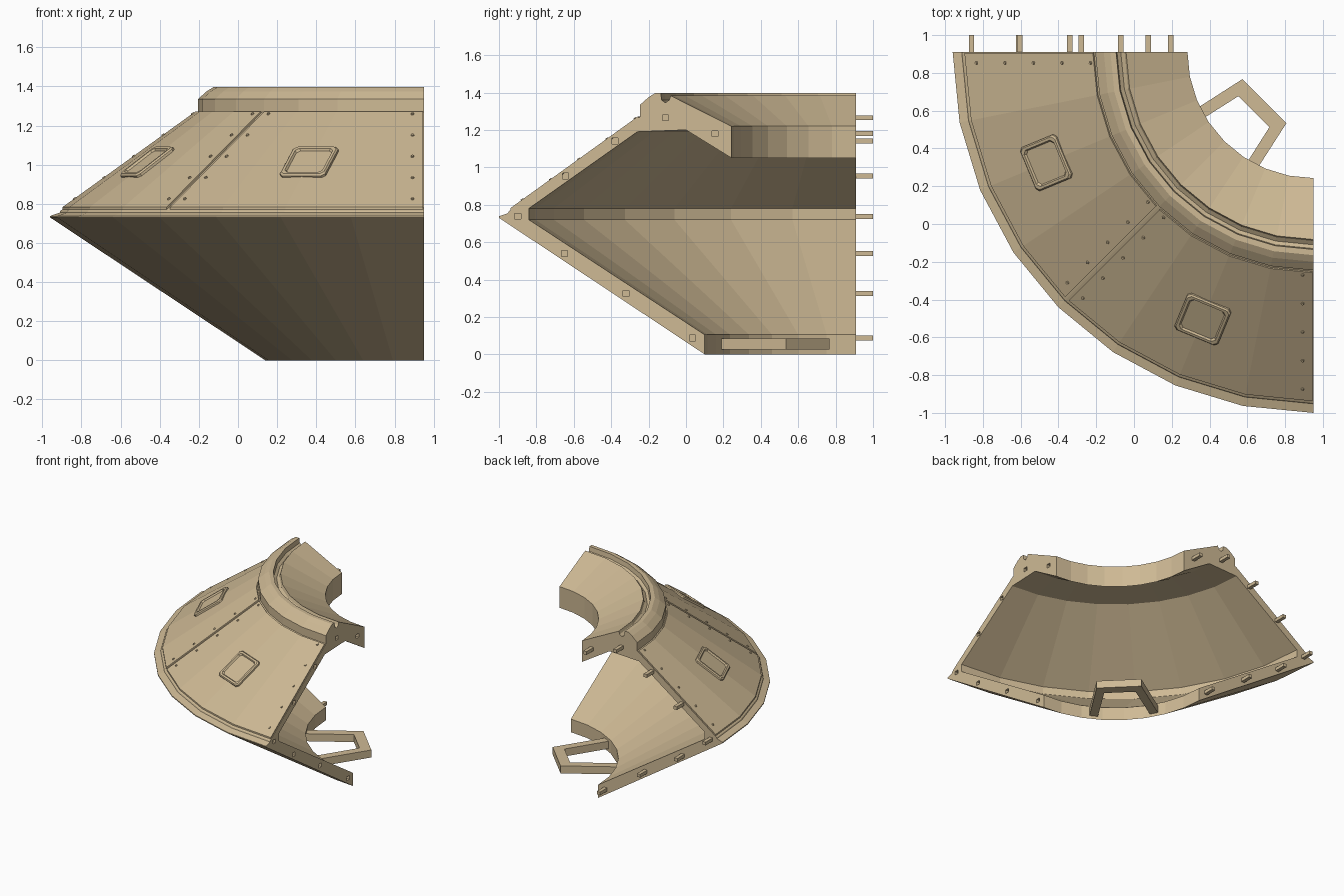
import bpy, bmesh, math
from mathutils import Vector, Matrix

if "Cube" in bpy.data.objects:
    bpy.data.objects.remove(bpy.data.objects["Cube"])

AX, AY = 0.95, 0.91            # vertical axis of the quarter ring
STEPS = 8                      # facets in the quarter turn
STEP = math.pi / 2 / STEPS

tan = bpy.data.materials.new("tan_plating")
tan.diffuse_color = (0.62, 0.49, 0.30, 1)
tan.use_nodes = True
tan.node_tree.nodes["Principled BSDF"].inputs["Base Color"].default_value = tan.diffuse_color


def make(name, bm):
    bmesh.ops.recalc_face_normals(bm, faces=bm.faces)
    me = bpy.data.meshes.new(name)
    bm.to_mesh(me)
    bm.free()
    me.materials.append(tan)
    ob = bpy.data.objects.new(name, me)
    bpy.context.scene.collection.objects.link(ob)
    return ob


def ring_point(i, r, z):
    a = i * STEP
    return Vector((AX - r * math.cos(a), AY - r * math.sin(a), z))


def slide(i, toward, r, z, dist):
    """Point moved a distance along the facet from one ring edge to the next."""
    a, b = ring_point(i, r, z), ring_point(toward, r, z)
    return a + (b - a).normalized() * dist if dist else a


def sweep(name, profile, first=0, last=STEPS, trim_first=0.0, trim_last=0.0):
    """Turn a closed (y, z) section around the axis and cap both ends."""
    bm = bmesh.new()
    rings = []
    for i in range(first, last + 1):
        trim = trim_first if i == first else trim_last if i == last else 0
        toward = i + 1 if i == first else i - 1
        rings.append([bm.verts.new(slide(i, toward, AY - y, z, trim)) for y, z in profile])
    n = len(profile)
    for A, B in zip(rings, rings[1:]):
        for k in range(n):
            m = (k + 1) % n
            bm.faces.new((A[k], A[m], B[m], B[k]))
    bm.faces.new(rings[0])
    bm.faces.new(rings[-1][::-1])
    return make(name, bm)


def add_box(bm, centre, size):
    bmesh.ops.create_cube(bm, size=1, matrix=Matrix.Translation(centre) @ Matrix.Diagonal((*size, 1)))


# Main hull: hollow wedge section with a grooved collar on top
hull_profile = [
    (0.10, 0.0), (-1.0, 0.730), (-1.0, 0.738), (-0.952, 0.755), (-0.948, 0.764),
    (-0.245, 1.270), (-0.245, 1.335), (-0.20, 1.375), (-0.165, 1.397), (-0.135, 1.397),
    (-0.13, 1.36), (-0.11, 1.345), (-0.09, 1.36), (-0.082, 1.383),
    (0.243, 1.22), (0.243, 1.05), (0.0, 1.20), (-0.26, 1.19),
    (-0.84, 0.78), (-0.84, 0.72), (0.10, 0.105),
]
hull = sweep("hull", hull_profile)

# Alignment pegs on one end, matching sockets in the other
joints = [(-0.11, 1.265), (0.155, 1.18), (-0.38, 1.14), (-0.645, 0.953),
          (-0.90, 0.738), (-0.65, 0.54), (-0.32, 0.325), (0.035, 0.088)]
pegs, holes = bmesh.new(), bmesh.new()
for y, z in joints:
    add_box(pegs, (y + AX - AY, 0.945, z), (0.028, 0.11, 0.026))
    add_box(holes, (0.95, y, z), (0.16, 0.033, 0.031))
make("alignment_pegs", pegs)
cutter = make("socket_cutter", holes)
cutter.hide_render = True
mod = hull.modifiers.new("sockets", 'BOOLEAN')
mod.operation, mod.solver, mod.object = 'DIFFERENCE', 'EXACT', cutter
bpy.context.view_layer.objects.active = hull
hull.select_set(True)
bpy.ops.object.modifier_apply(modifier=mod.name)
bpy.data.objects.remove(cutter)

# Two raised armour panels with a straight gap between them
LOW, HIGH = (-0.938, 0.783), (-0.258, 1.272)
plate = [(-0.938, 0.768), LOW, HIGH, (-0.250, 1.262)]
sweep("left_panel", plate, 0, STEPS // 2, 0.004, 0.013)
sweep("right_panel", plate, STEPS // 2, STEPS, 0.013, 0.004)
SLOPE = (HIGH[1] - LOW[1]) / (HIGH[0] - LOW[0])


def panel_z(y):
    return LOW[1] + (y - LOW[0]) * SLOPE


def panel_frame(angle, origin):
    """Local axes: x along the panel, y up the slope, z outward."""
    tang = Vector((math.sin(angle), -math.cos(angle), 0))
    up = Vector((math.cos(angle), math.sin(angle), SLOPE)).normalized()
    rot = Matrix((tang, up, tang.cross(up))).transposed().to_4x4()
    if rot.col[2].z < 0:
        rot.col[2] = -rot.col[2]
    return Matrix.Translation(origin) @ rot


# Rivets along the panel sides
rivets = bmesh.new()
half = STEPS // 2
for i, toward in ((0, 1), (half, half - 1), (half, half + 1), (STEPS, STEPS - 1)):
    for k in range(5):
        y = -0.88 + k * 0.151
        p = slide(i, toward, AY - y, panel_z(y), 0.058)
        bmesh.ops.create_cone(rivets, cap_ends=True, segments=8, radius1=0.011, radius2=0.007,
                              depth=0.014, matrix=panel_frame((i + toward) / 2 * STEP, p))
make("rivets", rivets)


# Square hatches with a raised rounded rim
def hatch(name, i):
    y = AY - 1.53
    M = panel_frame(i * STEP, ring_point(i, 1.53, panel_z(y)))
    bm = bmesh.new()
    loops = []
    for h, z in ((0.125, -0.03), (0.125, 0.006), (0.118, 0.014), (0.104, 0.014), (0.097, 0.003)):
        c = h - 0.018
        pts = [(h, -c), (h, c), (c, h), (-c, h), (-h, c), (-h, -c), (-c, -h), (c, -h)]
        loops.append([bm.verts.new(M @ Vector((px, py, z))) for px, py in pts])
    for A, B in zip(loops, loops[1:]):
        for k in range(8):
            m = (k + 1) % 8
            bm.faces.new((A[k], A[m], B[m], B[k]))
    bm.faces.new(loops[0][::-1])
    bm.faces.new(loops[-1])
    make(name, bm)


hatch("left_hatch", 2)
hatch("right_hatch", 6)

# Bent handle bracket on the lower inner rim, symmetric about the diagonal
outer = [(0.22, 0.54), (0.574, 0.767)]
inner = [(0.553, 0.677), (0.25, 0.485)]


def mirrored(pts):
    return [(y + AX - AY, x - AX + AY) for x, y in reversed(pts)]


outline_out = outer + mirrored(outer)
outline_in = inner[::-1] + mirrored(inner[::-1])
bm = bmesh.new()
sections = [[bm.verts.new((p[0], p[1], z)) for p, z in ((a, 0.025), (a, 0.085), (b, 0.085), (b, 0.025))]
            for a, b in zip(outline_out, outline_in)]
for A, B in zip(sections, sections[1:]):
    for k in range(4):
        m = (k + 1) % 4
        bm.faces.new((A[k], A[m], B[m], B[k]))
bm.faces.new(sections[0])
bm.faces.new(sections[-1][::-1])
make("handle_bracket", bm)
